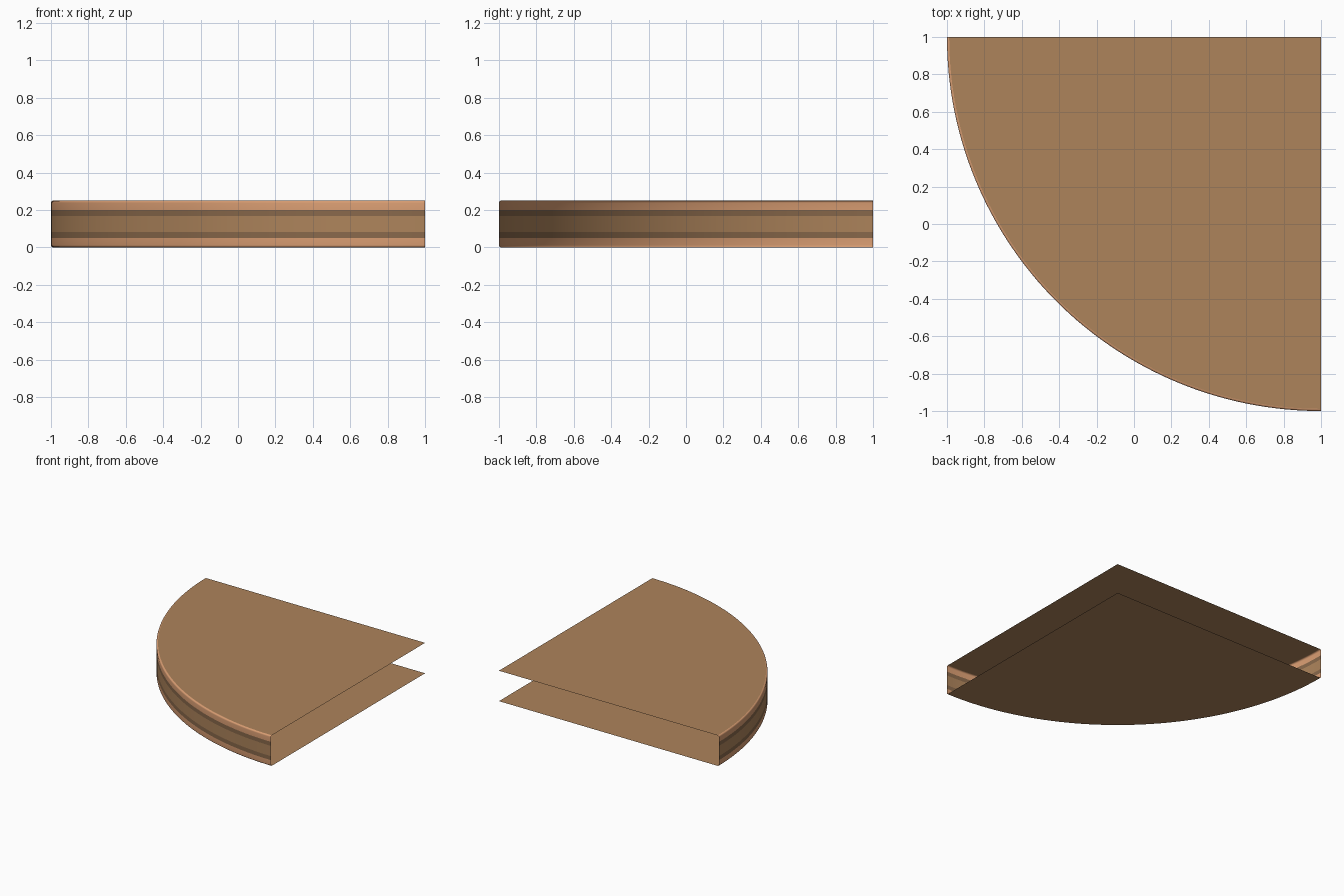
import bpy, bmesh, math

if "Cube" in bpy.data.objects:
    bpy.data.objects.remove(bpy.data.objects["Cube"])

CENTRE = (1.0, 1.0)   # corner of the quarter disc
R, H, F = 2.0, 0.25, 0.012   # radius, thickness, edge rounding
STEPS = 64


def material(name, rgb):
    m = bpy.data.materials.new(name)
    m.diffuse_color = (*rgb, 1)
    m.use_nodes = True
    m.node_tree.nodes["Principled BSDF"].inputs["Base Color"].default_value = m.diffuse_color
    return m


wood = material("wood", (0.42, 0.23, 0.105))
trim = material("light_trim", (0.70, 0.34, 0.17))
stripe = material("dark_stripe", (0.25, 0.14, 0.07))


def finish(name, bm, mat):
    me = bpy.data.meshes.new(name)
    bm.to_mesh(me)
    bm.free()
    me.materials.append(mat)
    ob = bpy.data.objects.new(name, me)
    bpy.context.collection.objects.link(ob)
    for p in me.polygons:
        p.use_smooth = True
    return ob


def arc(bm, r, z):
    pts = []
    for i in range(STEPS + 1):
        a = math.pi + math.pi / 2 * i / STEPS
        pts.append(bm.verts.new((CENTRE[0] + r * math.cos(a),
                                 CENTRE[1] + r * math.sin(a), z)))
    return pts


def band(name, profile, mat):
    """Sweep an (inset, z) profile, listed bottom to top, round the arc."""
    bm = bmesh.new()
    rows = [arc(bm, R - d, z) for d, z in profile]
    for lo, hi in zip(rows, rows[1:]):
        for i in range(STEPS):
            bm.faces.new((lo[i], lo[i + 1], hi[i + 1], hi[i]))
    finish(name, bm, mat)


def panel(name, z, up):
    """Flat quarter disc."""
    bm = bmesh.new()
    ring = arc(bm, R - F, z)
    f = bm.faces.new([bm.verts.new((*CENTRE, z))] + ring)
    if not up:
        f.normal_flip()
    finish(name, bm, wood)


# Top and bottom sheets; the two straight sides stay open
panel("top_panel", H, True)
panel("bottom_panel", 0, False)

# Rounded lower and upper trims
quarter = [(F - F * math.sin(t), F - F * math.cos(t))
           for t in (math.pi / 2 * k / 5 for k in range(6))]
lower = quarter + [(0, 0.05)]
band("lower_trim", lower, trim)
band("upper_trim", [(d, H - z) for d, z in reversed(lower)], trim)

# Stripes and the middle of the rim
band("lower_stripe", [(0, 0.05), (0, 0.083)], stripe)
band("rim_middle", [(0, 0.083), (0, H - 0.083)], wood)
band("upper_stripe", [(0, H - 0.083), (0, H - 0.05)], stripe)
